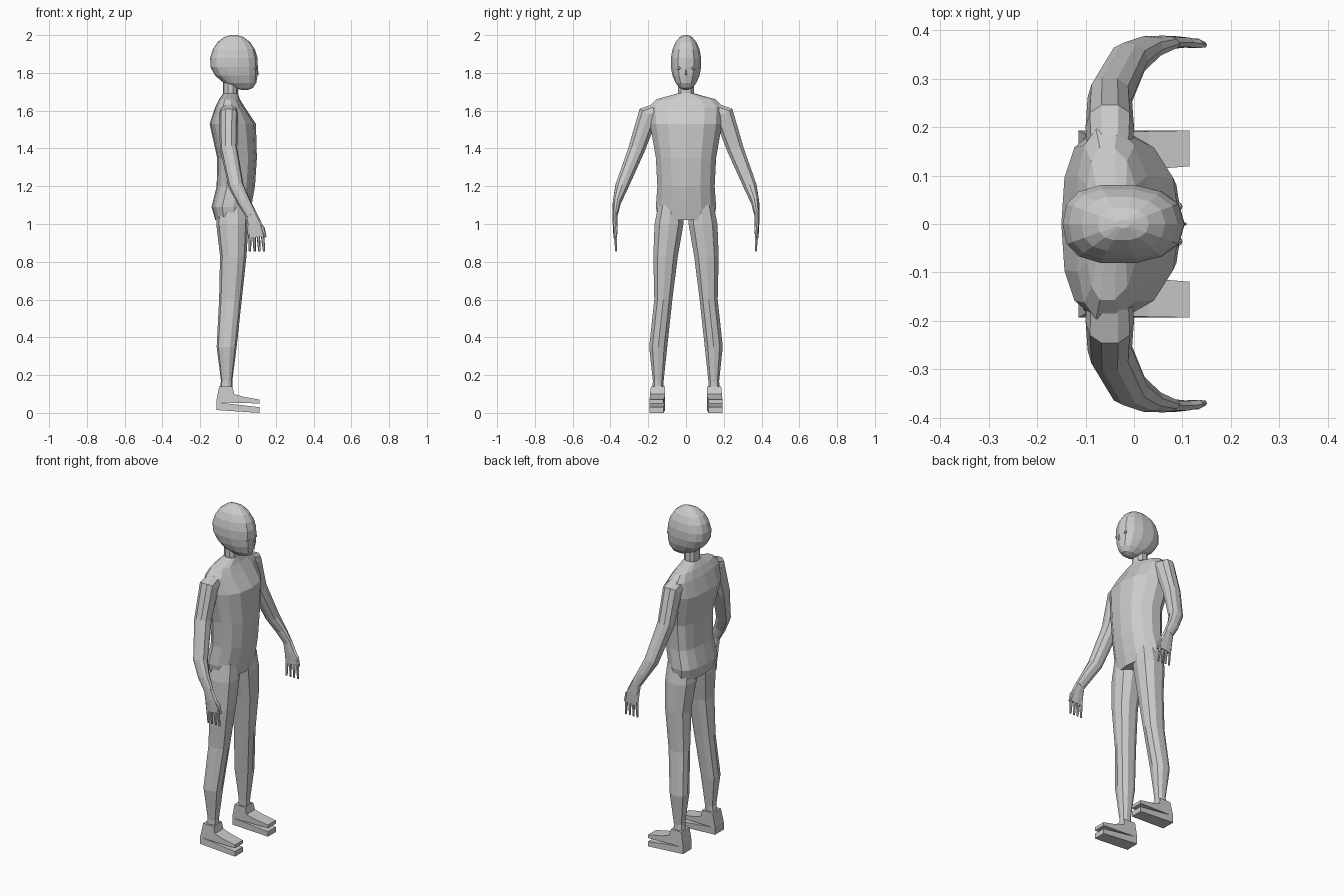
import bpy, bmesh, math
from mathutils import Vector

cube = bpy.data.objects.get("Cube")
if cube:
    bpy.data.objects.remove(cube)

grey = bpy.data.materials.new("plain_grey")
grey.use_nodes = True
colour = (.6, .6, .6, 1)
grey.diffuse_color = colour
grey.node_tree.nodes["Principled BSDF"].inputs["Base Color"].default_value = colour


def finish(name, bm, mirror):
    """Turn a bmesh into a flat-shaded object, optionally mirrored across y."""
    bmesh.ops.recalc_face_normals(bm, faces=bm.faces)
    mesh = bpy.data.meshes.new(name)
    bm.to_mesh(mesh)
    bm.free()
    mesh.materials.append(grey)
    obj = bpy.data.objects.new(name, mesh)
    bpy.context.collection.objects.link(obj)
    if mirror:
        modifier = obj.modifiers.new("mirror", 'MIRROR')
        modifier.use_axis = (False, True, False)
        modifier.use_mirror_merge = False


def skin(bm, rows):
    """Join rows of points with quads and close both ends."""
    rows = [[bm.verts.new(point) for point in row] for row in rows]
    for low, high in zip(rows, rows[1:]):
        for i in range(len(low)):
            bm.faces.new((low[i - 1], low[i], high[i], high[i - 1]))
    bm.faces.new(rows[0])
    bm.faces.new(rows[-1])


def loft(name, path, sides=8, power=.9, lean=0, level=False, mirror=True):
    """Skin rings along a path of (x, y, z, half depth, half width).
    A low power is boxier, lean moves the widest point back,
    and level keeps every ring horizontal."""
    centres = [Vector(step[:3]) for step in path]
    rows = []
    for i, (centre, step) in enumerate(zip(centres, path)):
        depth, width = step[3:]
        before = centres[max(i - 1, 0)]
        after = centres[min(i + 1, len(path) - 1)]
        along = Vector((0, 0, 1)) if level else (after - before).normalized()
        forward = Vector((1, 0, 0))
        forward = (forward - along * forward.dot(along)).normalized()
        across = along.cross(forward)
        row = []
        for k in range(sides):
            angle = math.tau * k / sides
            c, s = math.cos(angle), math.sin(angle)
            c = math.copysign(abs(c) ** power, c)
            s = math.copysign(abs(s) ** power, s)
            u = depth * (c - lean * (1 - c * c))
            row.append(centre + forward * u + across * width * s)
        rows.append(row)
    bm = bmesh.new()
    skin(bm, rows)
    finish(name, bm, mirror)


# Head: egg whose lower part slides forward into the chin
head = []
bands = 9
for band in range(bands + 1):
    angle = math.pi * (band + .3) / (bands + .6)
    rise, girth = -math.cos(angle), math.sin(angle)
    chin = .06 * min(rise, 0) ** 2
    head.append((chin - .022, 0, 1.855 + .147 * rise, .127 * girth, .083 * girth))
loft("head", head, sides=14, power=.82, lean=.1, level=True, mirror=False)

# Neck
loft("neck", [(-.04, 0, z, .04, .043) for z in (1.65, 1.78)],
     sides=10, level=True, mirror=False)

# Torso: height, back, front, half width
torso = [(1.02, -.12, .055, .15), (1.09, -.14, .07, .163), (1.2, -.113, .09, .155),
         (1.35, -.11, .1, .163), (1.53, -.15, .095, .195), (1.62, -.12, .035, .2),
         (1.66, -.1, .01, .16), (1.69, -.08, 0, .05)]
loft("torso", [((back + front) / 2, 0, z, (front - back) / 2, width)
               for z, back, front, width in torso],
     sides=14, power=.85, lean=.2, level=True, mirror=False)

# Legs
loft("legs", [(-.065, .15, .1, .035, .03), (-.06, .147, .17, .03, .03),
              (-.06, .147, .35, .053, .05), (-.04, .12, .6, .06, .05),
              (-.025, .108, .83, .07, .068), (-.03, .09, 1, .085, .08),
              (-.03, .08, 1.1, .08, .07)], sides=10, level=True)

# Feet: side profile with a wedge-shaped slot above the sole
heel, toe = -.115, .115
profile = [(heel, .015), (toe, 0), (toe, .03), (-.1, .055), (toe, .05), (toe, .07),
           (.03, .085), (-.02, .1), (-.03, .14), (-.1, .14), (heel, .06)]
bm = bmesh.new()
skin(bm, [[(x, .11 + .08 * max(x, 0), z) for x, z in profile],
          [(x, .193 - .1 * max(z - .07, 0), z) for x, z in profile]])
finish("feet", bm, True)

# Arms
loft("arms", [(-.05, .13, 1.6, .045, .05), (-.05, .2, 1.58, .05, .057),
              (-.05, .26, 1.4, .046, .046), (-.01, .34, 1.2, .04, .036),
              (.03, .365, 1.12, .035, .023), (.07, .375, 1.05, .03, .014)], sides=10)

# Hands
wrist_y = .375
loft("palms", [(.065, wrist_y, 1.06, .03, .013), (.085, wrist_y, 1, .04, .013),
               (.097, wrist_y, .93, .044, .009)], power=.8)
for k, finger in enumerate(("little", "ring", "middle", "index")):
    x = .063 + .022 * k
    loft(finger + "_fingers", [(x, wrist_y, .95, .01, .009),
                               (x + .003 * k, .37, .855, .006, .005)], sides=6)
loft("thumbs", [(.1, wrist_y, 1.01, .015, .011), (.131, .372, .975, .012, .01),
                (.145, .37, .93, .006, .006)], sides=6)

# Nose
loft("nose", [(.09, 0, 1.79, .02, .013), (.09, 0, 1.84, .013, .006)],
     sides=4, power=1, level=True, mirror=False)

# Eyes
bm = bmesh.new()
bmesh.ops.create_icosphere(bm, subdivisions=1, radius=.011)
bmesh.ops.translate(bm, verts=bm.verts, vec=(.09, .036, 1.825))
finish("eyes", bm, True)
